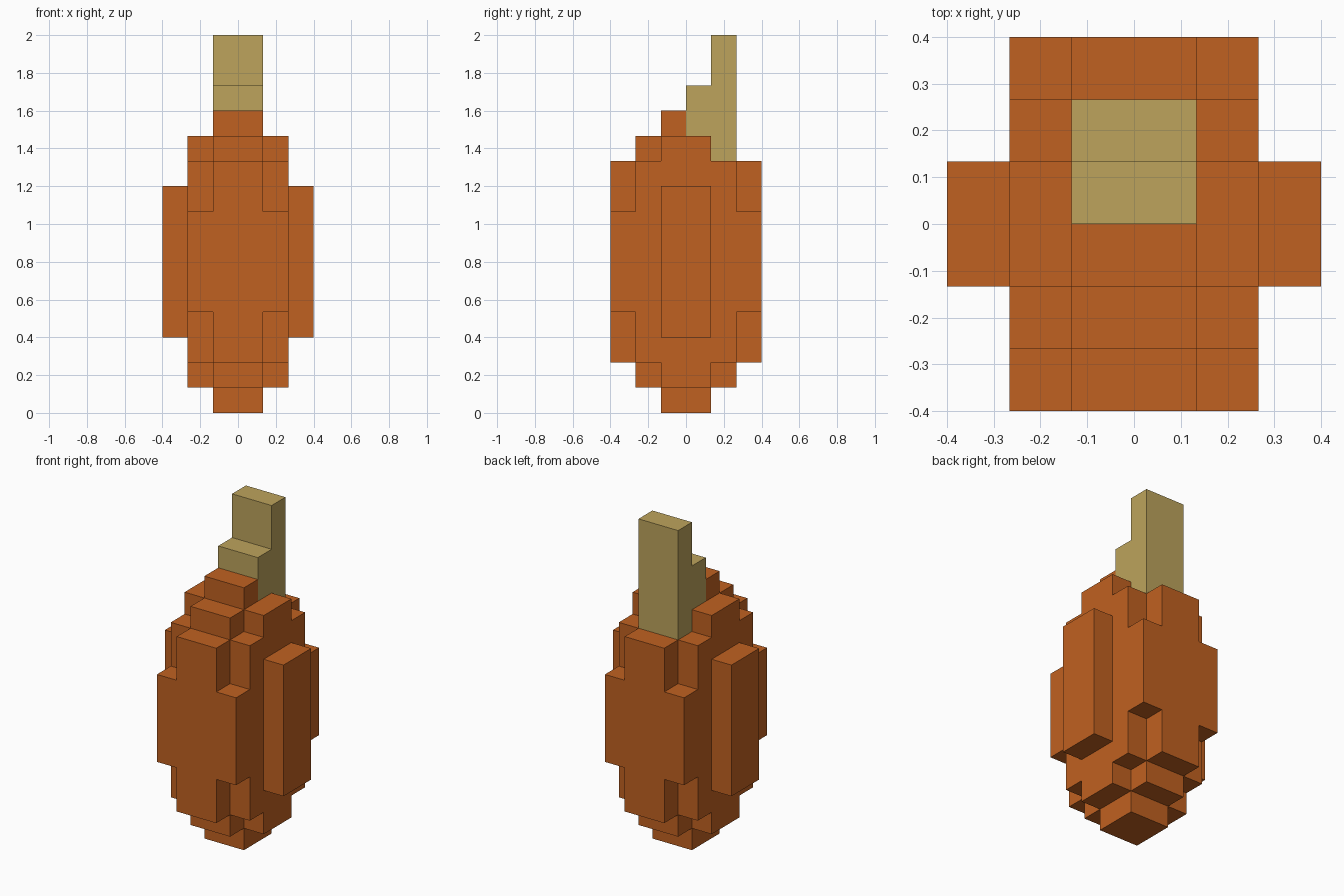
import bpy
import bmesh
from itertools import product
from mathutils import Vector

cube = bpy.data.objects.get("Cube")
if cube:
    bpy.data.objects.remove(cube, do_unlink=True)

UNIT = 2 / 15  # edge of one block


def material(name, rgb):
    mat = bpy.data.materials.new(name)
    mat.use_nodes = True
    mat.diffuse_color = (*rgb, 1)
    bsdf = next(n for n in mat.node_tree.nodes if n.type == 'BSDF_PRINCIPLED')
    bsdf.inputs["Base Color"].default_value = (*rgb, 1)
    return mat


def blocks(x, y, z):
    """Unit cells filling a box given as (low, high) ranges."""
    return set(product(range(*x), range(*y), range(*z)))


def block_object(name, cells, solid, mat):
    """Outer skin of a set of cells, with flat areas merged."""
    bm = bmesh.new()
    for cell in cells:
        centre = Vector(cell) + Vector((.5, .5, .5))
        for axis, sign in product(range(3), (-1, 1)):
            normal = Vector((0, 0, 0))
            normal[axis] = sign
            if tuple(int(c + n) for c, n in zip(cell, normal)) in solid:
                continue
            u = Vector((0, 0, 0))
            u[(axis + 1) % 3] = .5
            v = normal.cross(u)
            mid = centre + normal / 2
            corners = (mid - u - v, mid + u - v, mid + u + v, mid - u + v)
            bm.faces.new([bm.verts.new(c * UNIT) for c in corners])
    bmesh.ops.remove_doubles(bm, verts=bm.verts, dist=.001)
    bmesh.ops.dissolve_limit(bm, angle_limit=.01, verts=bm.verts, edges=bm.edges)
    mesh = bpy.data.meshes.new(name)
    bm.to_mesh(mesh)
    bm.free()
    mesh.materials.append(mat)
    obj = bpy.data.objects.new(name, mesh)
    bpy.context.collection.objects.link(obj)
    return obj


# Body: rounded core, side plates, front and back plates, tip and crown
NARROW, WIDE, FULL = (-1, 1), (-2, 2), (-3, 3)
body = blocks(WIDE, NARROW, (1, 11))
body |= blocks(WIDE, WIDE, (2, 10))
body |= blocks(FULL, NARROW, (3, 9))
body |= blocks(NARROW, FULL, (2, 10))
body |= blocks(WIDE, FULL, (4, 8))
body |= blocks(NARROW, NARROW, (0, 1))
body |= blocks(NARROW, WIDE, (1, 2))
body |= blocks(NARROW, (-2, 1), (10, 11))
body |= blocks(NARROW, (-1, 0), (11, 12))

# Stem: stepped stalk rising at the back
stem = blocks(NARROW, (0, 1), (11, 13))
stem |= blocks(NARROW, (1, 2), (10, 15))

solid = body | stem
block_object("body", body, solid, material("orange", (.527, .12, .015)))
block_object("stem", stem, solid, material("tan", (.508, .371, .107)))
